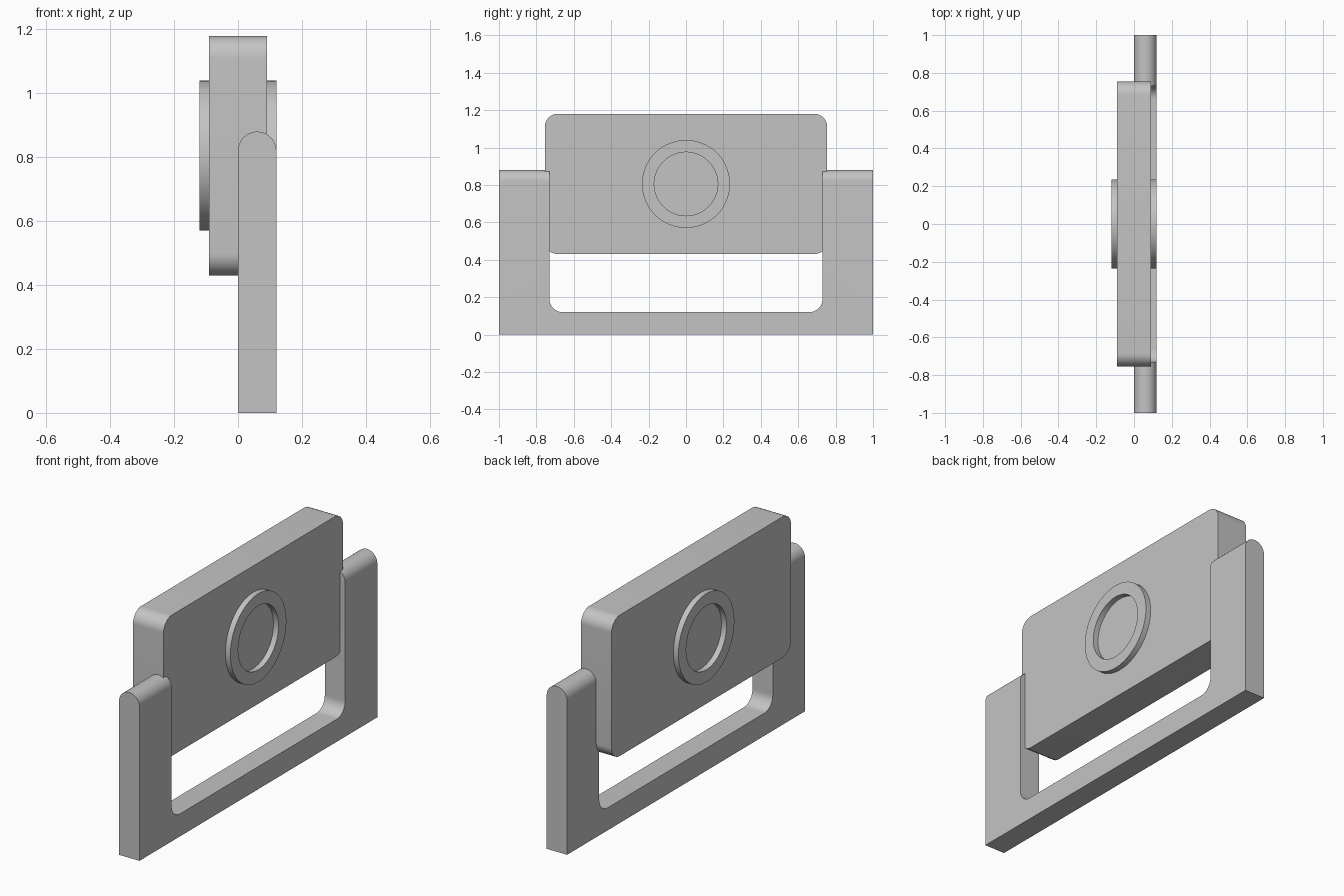
import bpy
from math import cos, sin, pi, radians
from mathutils import Vector

cube = bpy.data.objects.get("Cube")
if cube:
    bpy.data.objects.remove(cube)

grey = bpy.data.materials.new("plain grey")
colour = (0.55, 0.55, 0.55, 1)
grey.diffuse_color = colour
grey.use_nodes = True
grey.node_tree.nodes["Principled BSDF"].inputs["Base Color"].default_value = colour


def arc(cu, cv, r, start, end, steps):
    """Points on an arc, angles in degrees."""
    angles = [radians(start + (end - start) * i / steps) for i in range(steps + 1)]
    return [(cu + r * cos(a), cv + r * sin(a)) for a in angles]


def rounded_rect(half, low, high, r, steps=12):
    centres = [(half - r, high - r), (r - half, high - r),
               (r - half, low + r), (half - r, low + r)]
    points = []
    for i, (u, v) in enumerate(centres):
        points += arc(u, v, r, 90 * i, 90 * i + 90, steps)
    return points


def make(name, verts, faces):
    mesh = bpy.data.meshes.new(name)
    mesh.from_pydata(verts, [], faces)
    mesh.materials.append(grey)
    obj = bpy.data.objects.new(name, mesh)
    bpy.context.collection.objects.link(obj)
    return obj


def extrude(name, profile, axis, low, high):
    """Sweep a profile along x (profile in y, z) or along y (profile in x, z)."""
    n = len(profile)
    verts = [(d, u, v) if axis == "x" else (u, d, v)
             for d in (low, high) for u, v in profile]
    faces = [(i, (i + 1) % n, n + (i + 1) % n, n + i) for i in range(n)]
    faces += [tuple(reversed(range(n))), tuple(range(n, 2 * n))]
    if axis == "y":
        faces = [tuple(reversed(f)) for f in faces]
    return make(name, verts, faces)


def smooth(obj):
    bpy.ops.object.select_all(action="DESELECT")
    obj.select_set(True)
    bpy.context.view_layer.objects.active = obj
    bpy.ops.object.shade_smooth_by_angle(angle=radians(30))


# U-shaped bracket: round-topped slab with a rounded opening cut from above
slab = [(0, 0), (0.12, 0)] + arc(0.06, 0.82, 0.06, 0, 180, 32)
bracket = extrude("bracket", slab, "y", -1, 1)
opening = extrude("opening_cutter", rounded_rect(0.73, 0.12, 1.4, 0.07), "x", -0.2, 0.3)
opening.hide_render = True
cut = bracket.modifiers.new("opening", "BOOLEAN")
cut.operation = "DIFFERENCE"
cut.solver = "EXACT"
cut.object = opening
bpy.context.view_layer.objects.active = bracket
bpy.ops.object.modifier_apply(modifier=cut.name)
bpy.data.objects.remove(opening)
smooth(bracket)

# Body panel held between the arms
smooth(extrude("body_panel", rounded_rect(0.755, 0.43, 1.18, 0.07), "x", -0.09, 0.09))

# Raised ring on each face of the panel
SEGMENTS = 96
section = [(0.085, 0.17), (0.085, 0.235), (0.12, 0.235), (0.12, 0.17)]
for side, name in ((1, "left_ring"), (-1, "right_ring")):
    verts, faces = [], []
    for i in range(SEGMENTS):
        a = 2 * pi * i / SEGMENTS
        verts += [Vector((side * x, r * cos(a), 0.805 + r * sin(a))) for x, r in section]
        j = (i + 1) % SEGMENTS
        for k in range(4):
            m = (k + 1) % 4
            face = (4 * i + k, 4 * j + k, 4 * j + m, 4 * i + m)
            faces.append(face if side < 0 else face[::-1])
    ring = make(name, verts, faces)
    smooth(ring)
